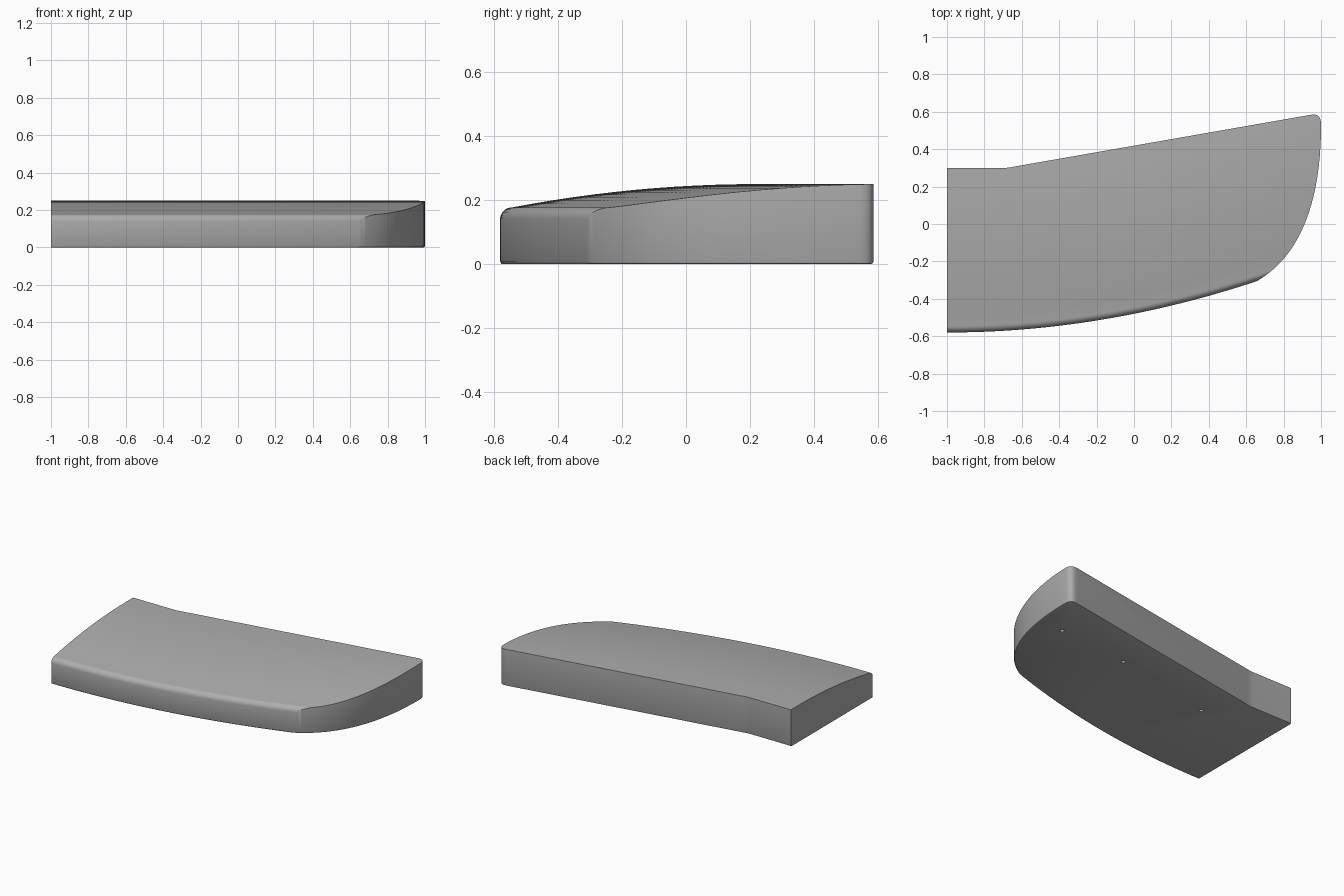
import bpy, bmesh, math
from mathutils import Vector
from mathutils.geometry import interpolate_bezier

if "Cube" in bpy.data.objects:
    bpy.data.objects.remove(bpy.data.objects["Cube"])

grey = bpy.data.materials.new("grey")
grey.diffuse_color = (0.42, 0.42, 0.42, 1)
grey.use_nodes = True
grey.node_tree.nodes["Principled BSDF"].inputs["Base Color"].default_value = grey.diffuse_color


def front_y(x):
    return -0.58 + 0.1 * (x + 1) ** 2


def crown(d):
    return 0.25 - 0.125 * max(0.8 - d, 0) ** 2


def make(name, bm):
    bmesh.ops.recalc_face_normals(bm, faces=bm.faces[:])
    me = bpy.data.meshes.new(name)
    bm.to_mesh(me)
    bm.free()
    me.materials.append(grey)
    ob = bpy.data.objects.new(name, me)
    bpy.context.collection.objects.link(ob)
    return ob


def curve(a, b, c, d, n):
    return [p.to_2d() for p in interpolate_bezier(
        *[Vector((*q, 0)) for q in (a, b, c, d)], n)]


def boolean(ob, tool, operation):
    mod = ob.modifiers.new(operation, 'BOOLEAN')
    mod.object, mod.operation, mod.solver = tool, operation, 'EXACT'
    bpy.context.view_layer.objects.active = ob
    bpy.ops.object.modifier_apply(modifier=mod.name)
    bpy.data.objects.remove(tool, do_unlink=True)


# Plan block: curved right end, rounded corner, angled back; oversize front and left
plan = [(-1.2, -0.9), (0.15, -0.9), (0.5, -0.40)]
plan += curve((0.62, -0.325), (0.9, -0.19), (1, 0.14), (1, 0.53), 28)
plan += curve((1, 0.53), (1, 0.575), (0.985, 0.591), (0.94, 0.583), 9)[1:]
plan += [(-0.64, 0.307), (-0.67, 0.301), (-0.70, 0.30), (-1.2, 0.30)]
bm = bmesh.new()
base = bm.faces.new([bm.verts.new((p[0], p[1], 0)) for p in plan])
top = bmesh.ops.extrude_face_region(bm, geom=[base], use_keep_orig=True)
for v in top["geom"]:
    if isinstance(v, bmesh.types.BMVert):
        v.co.z = 0.4
bmesh.ops.recalc_face_normals(bm, faces=bm.faces[:])
low = [e for e in bm.edges if all(v.co.z < 0.001 for v in e.verts)]
bmesh.ops.bevel(bm, geom=low, offset=0.009, segments=2, profile=0.5,
                affect='EDGES')
body = make("curved_panel", bm)

# Swept profile: rounded front lip and crowned top following the front curve
profile = [(1.6, -0.06), (0.04, -0.06), (0.003, 0.003), (0, 0.009)]
r = 0.038
for i in range(9):
    a = math.radians(90 * i / 8)
    profile.append((r - r * math.cos(a), 0.14 + (crown(r) - 0.14) * math.sin(a)))
profile += [(r + (0.8 - r) * i / 12, crown(r + (0.8 - r) * i / 12))
            for i in range(1, 13)] + [(1.6, 0.25)]
bm = bmesh.new()
rings = []
for i in range(43):
    x = -1 + 2.1 * i / 42
    rings.append([bm.verts.new((x, front_y(x) + d, z)) for d, z in profile])
n = len(profile)
for a, b in zip(rings, rings[1:]):
    for i in range(n):
        j = (i + 1) % n
        bm.faces.new((a[i], a[j], b[j], b[i]))
bm.faces.new(rings[0])
bm.faces.new(rings[-1])
boolean(body, make("sweep_cutter", bm), 'INTERSECT')

# Three mounting holes in the underside
for x, y in ((0.80, 0.27), (0.27, 0.22), (-0.475, 0.07)):
    bm = bmesh.new()
    bmesh.ops.create_cone(bm, cap_ends=True, segments=16, radius1=0.013,
                          radius2=0.013, depth=0.12)
    bmesh.ops.translate(bm, verts=bm.verts[:], vec=(x, y, 0))
    boolean(body, make("hole_cutter", bm), 'DIFFERENCE')

body.select_set(True)
bpy.context.view_layer.objects.active = body
bpy.ops.object.shade_smooth_by_angle(angle=math.radians(30))
